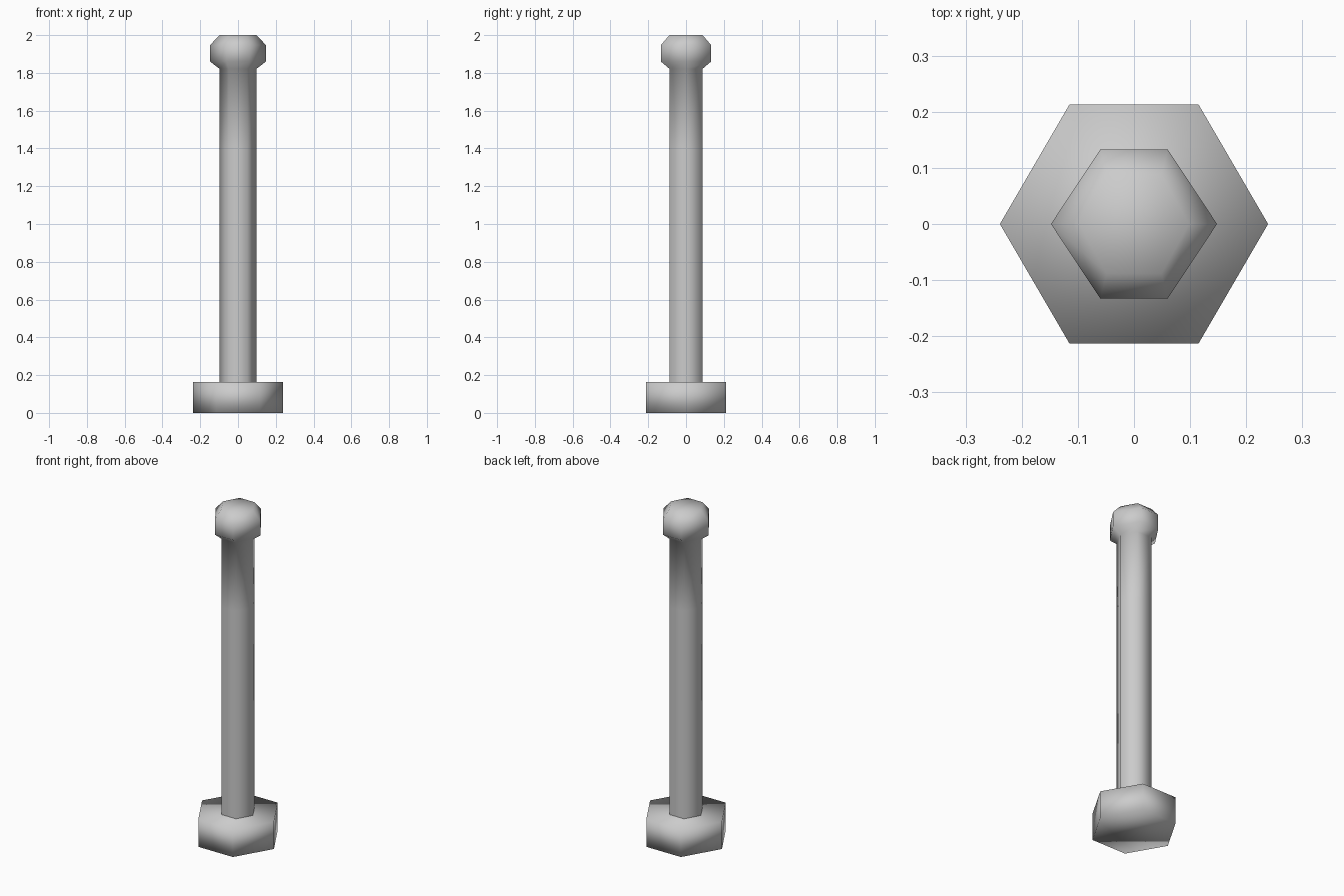
import bpy, bmesh

cube = bpy.data.objects.get("Cube")
if cube:
    bpy.data.objects.remove(cube, do_unlink=True)

# One grey for the whole model
grey = bpy.data.materials.new("light grey")
grey.use_nodes = True
GREY = (0.6, 0.6, 0.6, 1.0)
grey.diffuse_color = GREY
grey.node_tree.nodes["Principled BSDF"].inputs["Base Color"].default_value = GREY


def hex_column(name, rings):
    """Loft six-sided rings (z, corner x, side-corner x, side-corner y), capped."""
    bm = bmesh.new()
    loops = []
    for z, r, sx, sy in rings:
        outline = [(r, 0), (sx, sy), (-sx, sy), (-r, 0), (-sx, -sy), (sx, -sy)]
        loops.append([bm.verts.new((x, y, z)) for x, y in outline])
    for low, high in zip(loops, loops[1:]):
        for i in range(6):
            j = (i + 1) % 6
            bm.faces.new((low[i], low[j], high[j], high[i]))
    bm.faces.new(loops[0][::-1])
    bm.faces.new(loops[-1])
    for f in bm.faces:
        f.smooth = True
    mesh = bpy.data.meshes.new(name)
    bm.to_mesh(mesh)
    bm.free()
    mesh.materials.append(grey)
    obj = bpy.data.objects.new(name, mesh)
    bpy.context.collection.objects.link(obj)
    return obj


# Wide hexagonal foot
foot = (0.239, 0.115, 0.213)
hex_column("base", [(0.0, *foot), (0.164, *foot)])

# Slim shaft flowing into a bevelled hexagonal knob
shaft = (0.098, 0.049, 0.088)
knob = (0.148, 0.060, 0.133)
hex_column("post_with_knob", [
    (0.13, *shaft), (0.164, *shaft), (1.41, *shaft), (1.822, *shaft),
    (1.86, *knob), (1.947, *knob), (2.0, *shaft),
])
